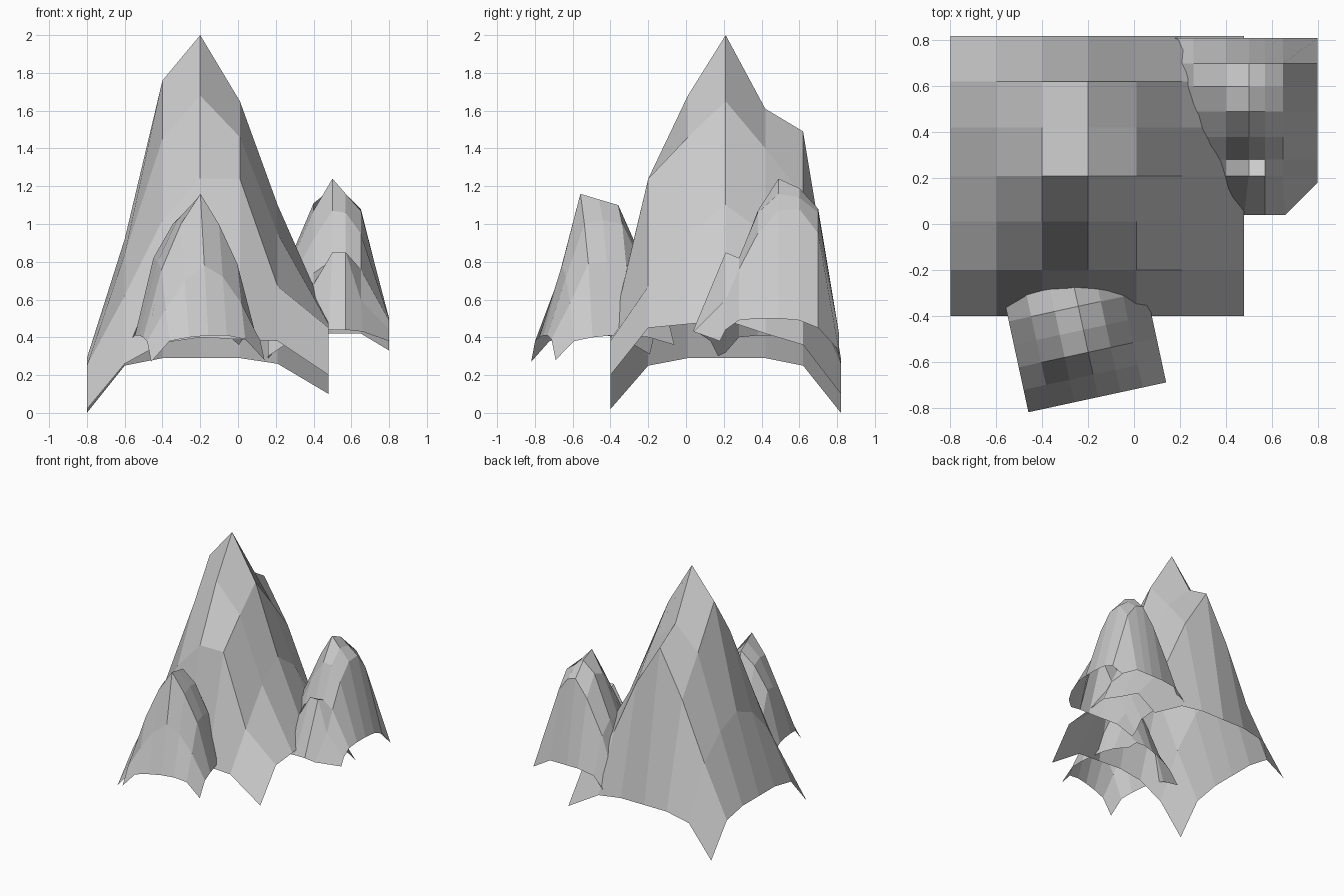
import bpy
from mathutils import Matrix, Vector

def crag(name, xs, ys, rows, matrix=None, moves=None):
    """Open faceted height-field: one row of heights for each y value."""
    moves = moves or {}
    verts = []
    for j, y in enumerate(ys):
        for i, x in enumerate(xs):
            px, py = moves.get((i, j), (x, y))
            v = Vector((px, py, rows[j][i]))
            verts.append(matrix @ v if matrix else v)
    n = len(xs)
    faces = [(j*n+i, j*n+i+1, (j+1)*n+i+1, (j+1)*n+i)
             for j in range(len(ys)-1) for i in range(n-1)]
    mesh = bpy.data.meshes.new(name)
    mesh.from_pydata(verts, [], faces)
    mesh.validate()
    obj = bpy.data.objects.new(name, mesh)
    bpy.context.collection.objects.link(obj)
    return obj

# Main mountain, highest at its centre, with flared open base
crag("main_peak",
     [-.80, -.60, -.40, -.20, .01, .21, .48],
     [-.40, -.20, .01, .21, .42, .62, .82],
     [[.02, .26, .37, .40, .39, .38, .20],
      [.25, .62, 1.02, 1.24, 1.24, .67, .45],
      [.29, .84, 1.45, 1.68, 1.46, .95, .47],
      [.29, .92, 1.76, 2.00, 1.65, 1.10, .49],
      [.29, .84, 1.42, 1.61, 1.40, .95, .42],
      [.25, .66, 1.12, 1.49, 1.15, .70, .36],
      [.00, .25, .29, .29, .29, .26, .10]])

# Front foothill, turned slightly and pushed into the mountain
turn = Matrix.Translation((-.46, -.82, 0)) @ Matrix.Rotation(.213, 4, 'Z')
crag("front_foothill",
     [0, .10, .205, .31, .41, .51, .614],
     [0, .10, .20, .30, .405, .505, .643],
     [[.27, .38, .40, .41, .41, .39, .28],
      [.38, .55, .70, .78, .72, .58, .38],
      [.40, .76, 1.00, 1.16, 1.00, .79, .40],
      [.41, .80, 1.02, 1.13, 1.02, .80, .41],
      [.41, .82, 1.00, 1.10, 1.00, .78, .41],
      [.39, .62, .78, .88, .80, .64, .40],
      [.31, .40, .44, .46, .47, .45, .36]], turn)

# Right foothill, with a lower spur pulled out towards the front
crag("right_foothill",
     [.16, .26, .40, .50, .57, .65, .80],
     [.04, .21, .28, .38, .49, .60, .70, .81],
     [[.30, .38, .42, .44, .44, .43, .38],
      [.32, .45, .68, .85, .85, .60, .44],
      [.40, .55, .74, .81, .82, .76, .49],
      [.41, .66, .92, 1.07, 1.06, .95, .50],
      [.41, .75, 1.07, 1.24, 1.16, 1.07, .50],
      [.41, .78, 1.11, 1.19, 1.14, 1.08, .49],
      [.38, .68, .95, 1.08, 1.06, .95, .45],
      [.29, .40, .42, .42, .42, .42, .33]],
     moves={(0, 0): (.16, .17), (1, 0): (.28, .13), (2, 0): (.39, .07),
            (3, 0): (.48, .04), (5, 0): (.66, .04), (6, 0): (.80, .18)})
